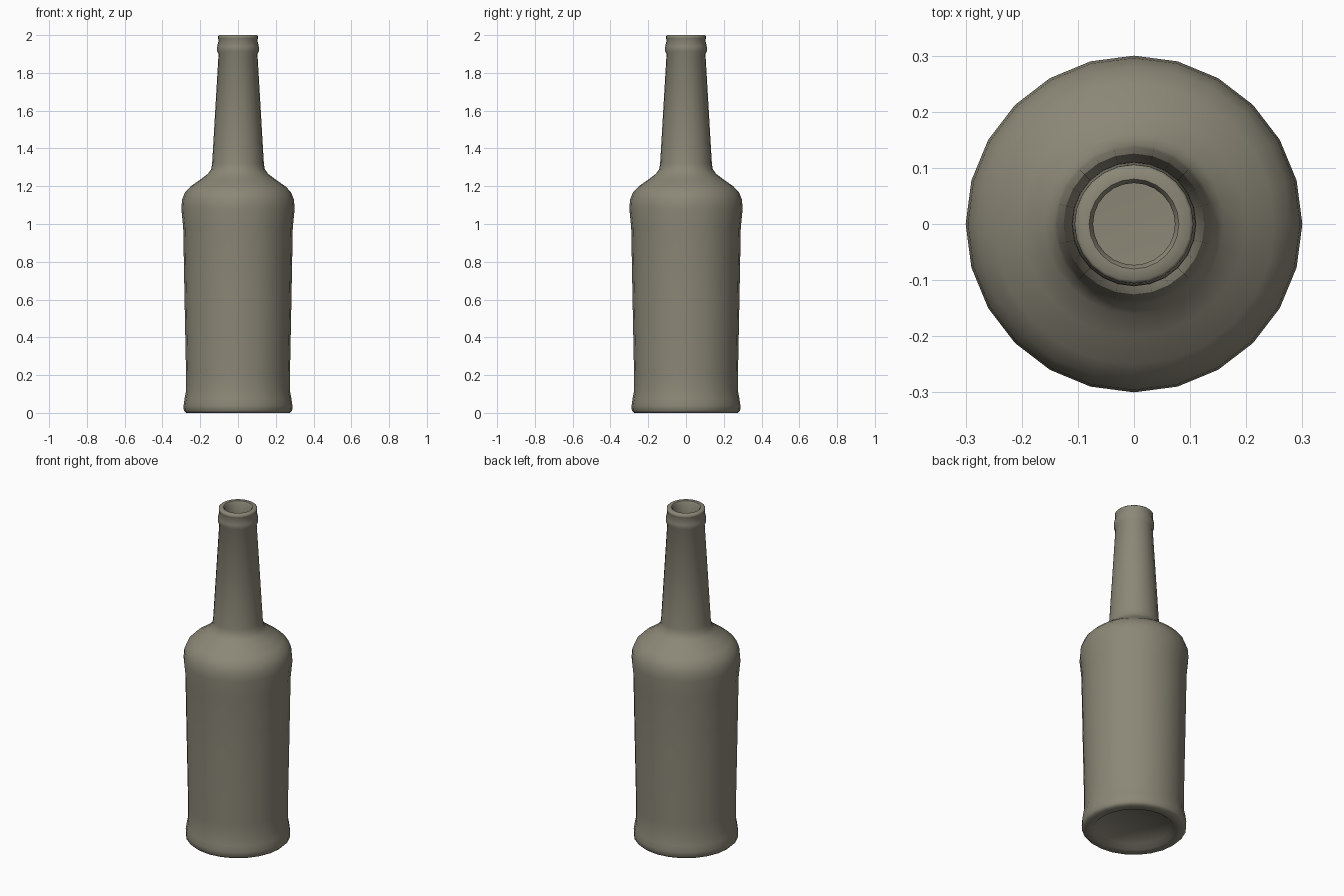
import bpy, bmesh, math

cube = bpy.data.objects.get("Cube")
if cube:
    bpy.data.objects.remove(cube, do_unlink=True)

SIDES = 24

glass = bpy.data.materials.new("grey_olive_glass")
glass.use_nodes = True
colour = (0.26, 0.245, 0.185, 1)
glass.diffuse_color = colour
glass.node_tree.nodes["Principled BSDF"].inputs["Base Color"].default_value = colour


def lathe(name, profile):
    """Spin a (radius, height) profile around the z axis."""
    bm = bmesh.new()
    verts = [bm.verts.new((r, 0, z)) for r, z in profile]
    edges = [bm.edges.new(pair) for pair in zip(verts, verts[1:])]
    bmesh.ops.spin(bm, geom=verts + edges, cent=(0, 0, 0), axis=(0, 0, 1),
                   angle=math.tau, steps=SIDES)
    bmesh.ops.remove_doubles(bm, verts=bm.verts, dist=0.0005)
    bmesh.ops.recalc_face_normals(bm, faces=bm.faces)
    mesh = bpy.data.meshes.new(name)
    bm.to_mesh(mesh)
    bm.free()
    mesh.materials.append(glass)
    obj = bpy.data.objects.new(name, mesh)
    bpy.context.collection.objects.link(obj)
    bpy.ops.object.select_all(action='DESELECT')
    obj.select_set(True)
    bpy.context.view_layer.objects.active = obj
    bpy.ops.object.shade_smooth_by_angle(angle=math.radians(50))
    return obj


# Recessed underside and rounded foot
base = [(0, 0.03), (0.2, 0.025), (0.225, 0), (0.275, 0), (0.287, 0.012),
        (0.288, 0.04), (0.283, 0.075), (0.275, 0.115)]
# Slightly flared body and rounded shoulder
body = [(0.275, 0.2), (0.283, 0.6), (0.29, 0.98), (0.3, 1.08), (0.296, 1.13),
        (0.28, 1.17), (0.25, 1.2), (0.2, 1.235), (0.16, 1.265), (0.142, 1.29)]
# Tapered neck with a collar and a lip
neck = [(0.137, 1.32), (0.103, 1.9), (0.111, 1.915), (0.11, 1.94),
        (0.102, 1.975), (0.106, 1.982), (0.106, 1.995), (0.101, 2.0)]
# Hollow inside
inside = [(0.08, 2.0), (0.073, 1.99), (0.073, 1.9), (0.11, 1.3),
          (0.22, 1.18), (0.265, 1.08), (0.245, 0.1), (0, 0.07)]

lathe("bottle", base + body + neck + inside)
